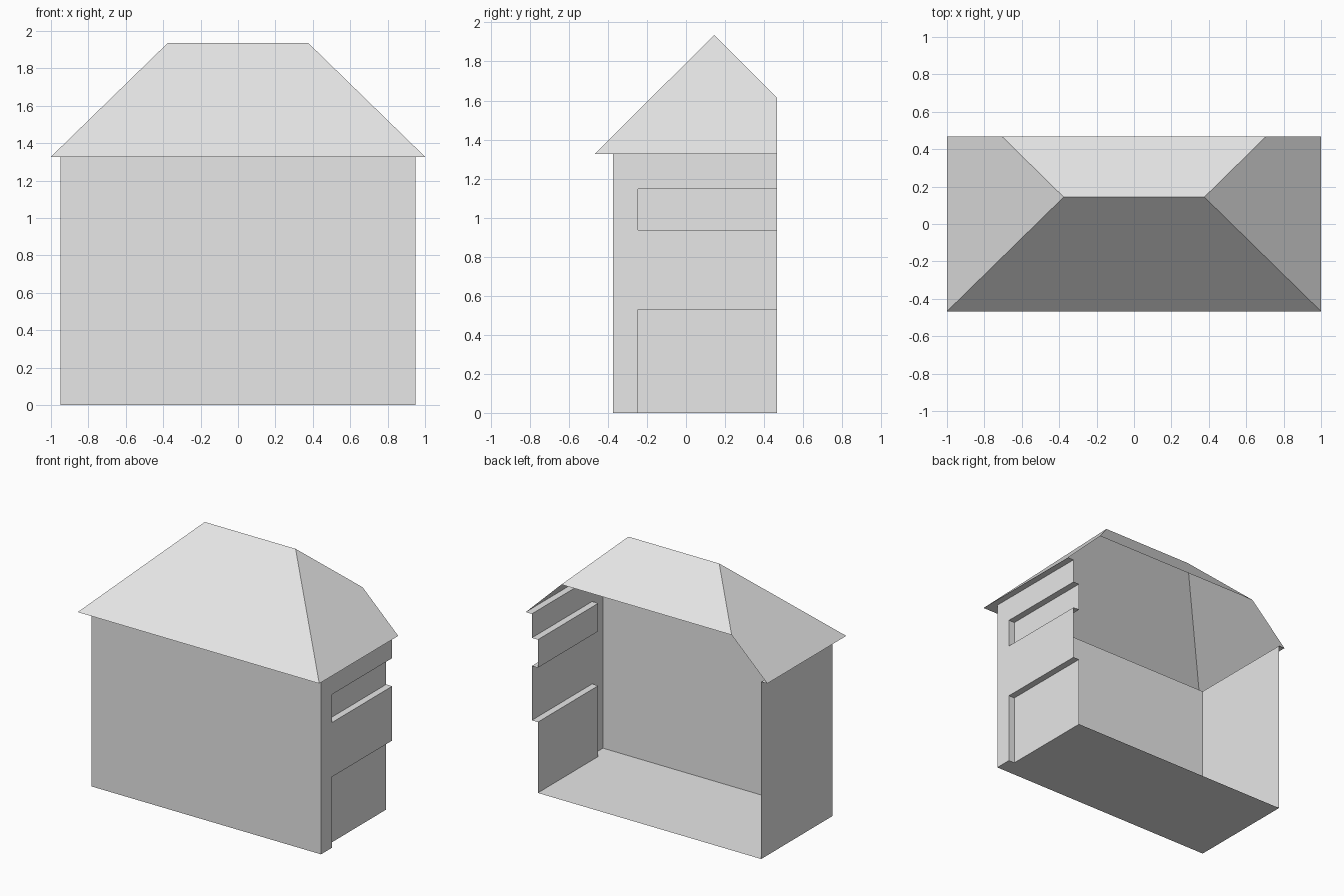
import bpy
import bmesh

cube = bpy.data.objects.get("Cube")
if cube:
    bpy.data.objects.remove(cube, do_unlink=True)

grey = bpy.data.materials.new("plain_grey")
grey.use_nodes = True
grey.diffuse_color = (0.8, 0.8, 0.8, 1)
grey.node_tree.nodes["Principled BSDF"].inputs["Base Color"].default_value = (0.8, 0.8, 0.8, 1)

# Main dimensions
WALL_X, WALL_FRONT, BACK = 0.95, -0.375, 0.467
EAVE_X, EAVE_FRONT, EAVE_Z = 1.0, -0.467, 1.327
RIDGE_X, RIDGE_Y, RIDGE_Z = 0.376, 0.144, 1.935
CUT_X, CUT_Z = 0.705, 1.612
NICHE_X, NICHE_Y = 0.90, -0.247
NICHES = [(0, 0.53), (0.937, 1.147)]


def sheet(name, polygons):
    """Open, flat-shaded shell made of planar polygons."""
    bm = bmesh.new()
    for poly in polygons:
        bm.faces.new([bm.verts.new(p) for p in poly])
    bmesh.ops.remove_doubles(bm, verts=bm.verts, dist=0.0005)
    mesh = bpy.data.meshes.new(name)
    bm.to_mesh(mesh)
    bm.free()
    mesh.materials.append(grey)
    obj = bpy.data.objects.new(name, mesh)
    bpy.context.collection.objects.link(obj)
    return obj


def side_panel(x, y0, y1, z0, z1):
    return [(x, y0, z0), (x, y1, z0), (x, y1, z1), (x, y0, z1)]


def level_panel(x0, x1, y0, y1, z):
    return [(x0, y0, z), (x1, y0, z), (x1, y1, z), (x0, y1, z)]


# Floor, notched under the lower niche
sheet("floor", [[(-WALL_X, BACK, 0), (NICHE_X, BACK, 0), (NICHE_X, NICHE_Y, 0),
                 (WALL_X, NICHE_Y, 0), (WALL_X, WALL_FRONT, 0), (-WALL_X, WALL_FRONT, 0)]])

# Plain walls
sheet("front_wall", [[(-WALL_X, WALL_FRONT, 0), (WALL_X, WALL_FRONT, 0),
                      (WALL_X, WALL_FRONT, EAVE_Z), (-WALL_X, WALL_FRONT, EAVE_Z)]])
sheet("right_wall", [side_panel(-WALL_X, WALL_FRONT, BACK, 0, EAVE_Z)[::-1]])

# Left wall: front strip, then a stepped profile with two niches open to the back
parts = [side_panel(WALL_X, WALL_FRONT, NICHE_Y, 0, EAVE_Z)]
profile = []
for low, high in NICHES:
    if low > 0:
        profile.append((WALL_X, low))
    profile += [(NICHE_X, low), (NICHE_X, high), (WALL_X, high)]
    parts.append([(NICHE_X, NICHE_Y, low), (NICHE_X, NICHE_Y, high),
                  (WALL_X, NICHE_Y, high), (WALL_X, NICHE_Y, low)])
profile.append((WALL_X, EAVE_Z))
for (xa, za), (xb, zb) in zip(profile, profile[1:]):
    parts.append([(xa, NICHE_Y, za), (xa, BACK, za), (xb, BACK, zb), (xb, NICHE_Y, zb)])
sheet("left_wall", parts)

# Soffit under the overhanging eaves
sheet("soffit", [
    level_panel(-EAVE_X, EAVE_X, EAVE_FRONT, WALL_FRONT, EAVE_Z)[::-1],
    level_panel(WALL_X, EAVE_X, WALL_FRONT, BACK, EAVE_Z)[::-1],
    level_panel(-EAVE_X, -WALL_X, WALL_FRONT, BACK, EAVE_Z)[::-1]])

# Hipped roof, cut off at the open back
ridge_l, ridge_r = (RIDGE_X, RIDGE_Y, RIDGE_Z), (-RIDGE_X, RIDGE_Y, RIDGE_Z)
slopes = [
    [(-EAVE_X, EAVE_FRONT, EAVE_Z), (EAVE_X, EAVE_FRONT, EAVE_Z), ridge_l, ridge_r],
    [ridge_r, ridge_l, (CUT_X, BACK, CUT_Z), (-CUT_X, BACK, CUT_Z)]]
hip = [(EAVE_X, EAVE_FRONT, EAVE_Z), (EAVE_X, BACK, EAVE_Z), (CUT_X, BACK, CUT_Z), ridge_l]
slopes += [hip, [(-x, y, z) for x, y, z in reversed(hip)]]
sheet("roof", slopes)
